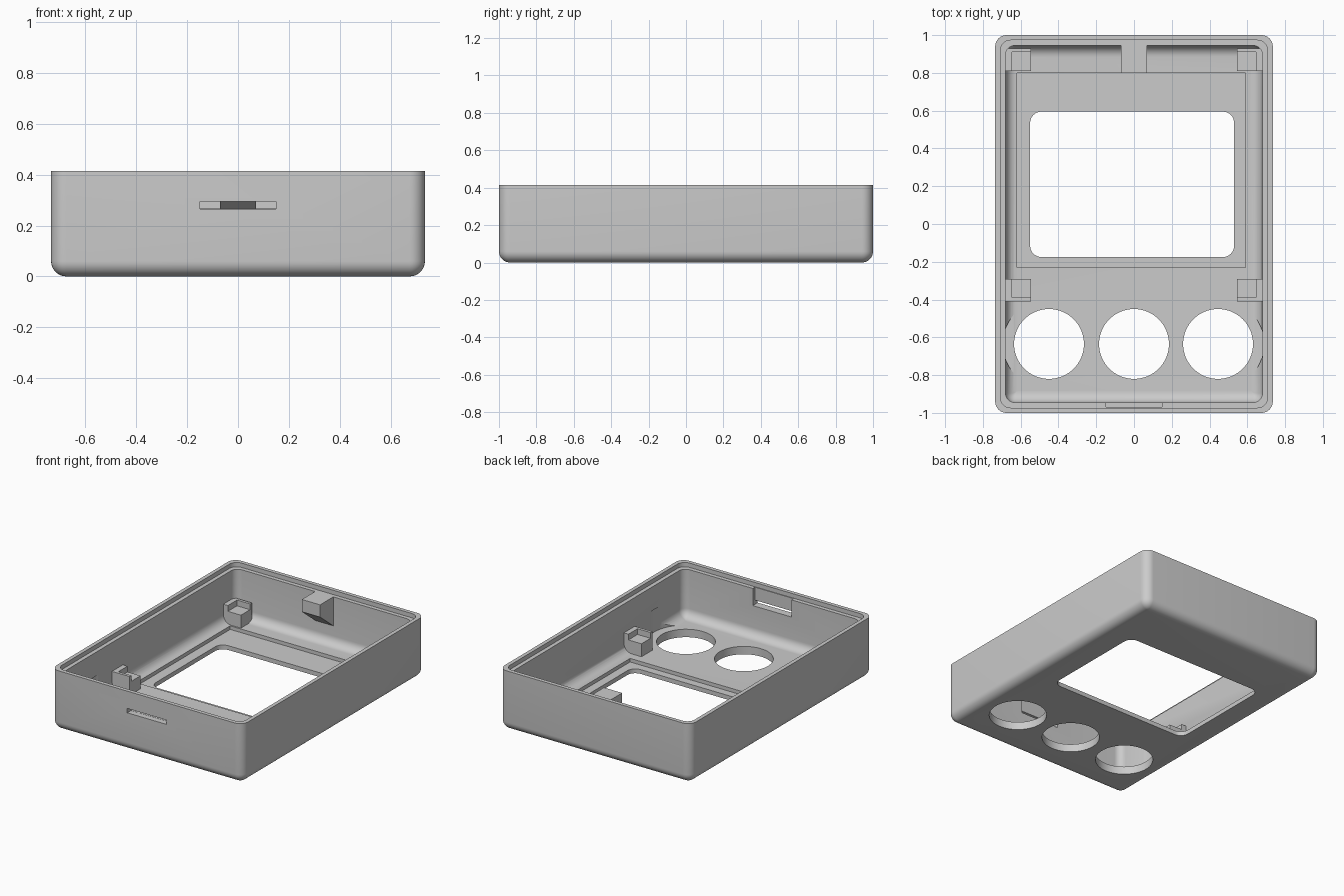
import bpy, bmesh, math

cube = bpy.data.objects.get("Cube")
if cube:
    bpy.data.objects.remove(cube, do_unlink=True)

grey = bpy.data.materials.new("plain_grey")
grey.use_nodes = True
COLOUR = (0.6, 0.6, 0.6, 1)
grey.diffuse_color = COLOUR
grey.node_tree.nodes["Principled BSDF"].inputs["Base Color"].default_value = COLOUR

HX, HY, TOP = 0.735, 1.0, 0.415
WALL, FLOOR, LEDGE, FILLET = 0.055, 0.055, 0.385, 0.06


def rounded_rect(x0, x1, y0, y1, r, n=8):
    pts = []
    corners = [(x1 - r, y1 - r), (x0 + r, y1 - r), (x0 + r, y0 + r), (x1 - r, y0 + r)]
    for k, (cx, cy) in enumerate(corners):
        for i in range(n + 1):
            a = math.pi / 2 * (k + i / n)
            pts.append((cx + r * math.cos(a), cy + r * math.sin(a)))
    return pts


def loft(name, sections):
    """Solid through stacked loops, each given as (points, z)."""
    bm = bmesh.new()
    rings = [[bm.verts.new((x, y, z)) for x, y in pts] for pts, z in sections]
    for a, b in zip(rings, rings[1:]):
        for i in range(len(a)):
            j = (i + 1) % len(a)
            bm.faces.new((a[i], a[j], b[j], b[i]))
    bm.faces.new(rings[0][::-1])
    bm.faces.new(rings[-1])
    bmesh.ops.recalc_face_normals(bm, faces=bm.faces)
    me = bpy.data.meshes.new(name)
    bm.to_mesh(me)
    bm.free()
    me.materials.append(grey)
    ob = bpy.data.objects.new(name, me)
    bpy.context.collection.objects.link(ob)
    return ob


def box(name, x0, x1, y0, y1, z0, z1):
    pts = [(x0, y0), (x1, y0), (x1, y1), (x0, y1)]
    return loft(name, [(pts, z0), (pts, z1)])


def cylinder(name, x, y, r, z0, z1, n=64):
    pts = [(x + r * math.cos(math.tau * i / n), y + r * math.sin(math.tau * i / n))
           for i in range(n)]
    return loft(name, [(pts, z0), (pts, z1)])


def cut(target, cutter):
    cutter.hide_render = True
    mod = target.modifiers.new("cut", "BOOLEAN")
    mod.operation, mod.solver, mod.object = "DIFFERENCE", "EXACT", cutter
    bpy.context.view_layer.objects.active = target
    bpy.ops.object.modifier_apply(modifier=mod.name)
    bpy.data.objects.remove(cutter, do_unlink=True)


# Case shell: outside fillet, wall, stepped rim, inside wall and floor fillet
def ring(inset, z, r):
    return rounded_rect(-HX + inset, HX - inset, -HY + inset, HY - inset, max(r, 0.004)), z


steps = [math.pi / 2 * i / 8 for i in range(9)]
sections = [ring(FILLET * (1 - math.sin(a)), FILLET * (1 - math.cos(a)),
                 FILLET * math.sin(a)) for a in steps]
sections += [ring(0, TOP, 0.06), ring(0.027, TOP, 0.055), ring(0.027, LEDGE, 0.055),
             ring(WALL, LEDGE, 0.05)]
sections += [ring(WALL + FILLET * (1 - math.cos(a)), FLOOR + FILLET * (1 - math.sin(a)),
                  0.05 - FILLET * (1 - math.cos(a))) for a in steps]
shell = loft("case_shell", sections)

# Screen recess and window
cut(shell, box("recess_cutter", -0.62, 0.59, -0.23, 0.80, 0.03, 0.2))
window = rounded_rect(-0.55, 0.53, -0.175, 0.595, 0.06)
cut(shell, loft("window_cutter", [(window, -0.1), (window, 0.2)]))

# Button holes with wider clearance above the floor
for x in (-0.45, 0, 0.445):
    cut(shell, cylinder("button_cutter", x, -0.635, 0.185, -0.1, 0.2))
    if x:
        cut(shell, cylinder("clearance_cutter", x, -0.635, 0.243, FLOOR + 0.002, 0.22))

# Front slot and the pocket behind it
cut(shell, box("slot_cutter", -0.15, 0.15, -1.1, -0.96, 0.265, 0.295))
cut(shell, box("pocket_cutter", -0.149, 0.149, -0.968, -0.9, 0.266, 0.5))

# Corner supports: a block with a raised L-shaped lip on its outer sides
for side, sx in (("left", 1), ("right", -1)):
    for end, y_in, y_out in (("back", 0.81, 0.93), ("front", -0.29, -0.41)):
        s = 1 if y_out > y_in else -1
        x_in, x_out = 0.545 * sx, 0.685 * sx
        name = f"{end}_{side}_support"

        def block(part, xa, xb, ya, yb, z0, z1):
            box(part, min(xa, xb), max(xa, xb), min(ya, yb), max(ya, yb), z0, z1)

        block(name, x_in, x_out, y_in, y_out, 0.045, 0.145)
        block(name + "_side_lip", 0.645 * sx, x_out, y_in, y_out, 0.14, 0.185)
        block(name + "_end_lip", x_in, 0.645 * sx, y_out - 0.02 * s, y_out, 0.14, 0.185)

# Wedge-shaped catch on the back wall
W = 0.07


def catch_ring(y, z_low):
    return [(-W, y, z_low), (W, y, z_low), (W, y, LEDGE), (-W, y, LEDGE)]


bm = bmesh.new()
front = [bm.verts.new(p) for p in catch_ring(0.80, 0.30)]
back = [bm.verts.new(p) for p in catch_ring(0.95, 0.18)]
bm.faces.new(front)
bm.faces.new(back[::-1])
for i in range(4):
    j = (i + 1) % 4
    bm.faces.new((front[i], back[i], back[j], front[j]))
bmesh.ops.recalc_face_normals(bm, faces=bm.faces)
mesh = bpy.data.meshes.new("back_catch")
bm.to_mesh(mesh)
bm.free()
mesh.materials.append(grey)
bpy.context.collection.objects.link(bpy.data.objects.new("back_catch", mesh))

# Smooth the fillets, keep the edges sharp
bpy.ops.object.select_all(action="DESELECT")
shell.select_set(True)
bpy.context.view_layer.objects.active = shell
bpy.ops.object.shade_smooth_by_angle(angle=math.radians(30))
